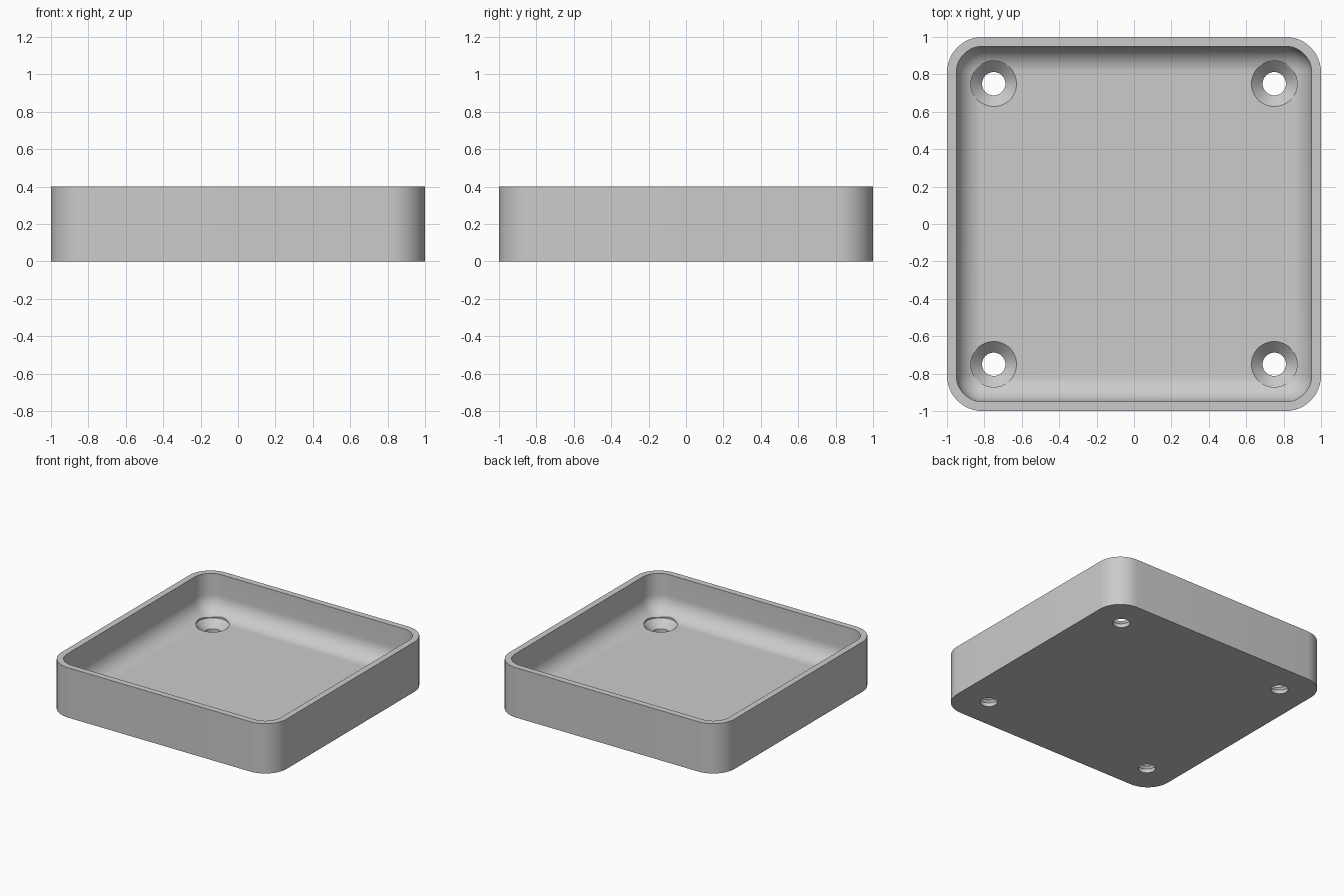
import bpy, bmesh, math

cube = bpy.data.objects.get("Cube")
if cube:
    bpy.data.objects.remove(cube, do_unlink=True)

HEIGHT, FLOOR, WALL = 0.4, 0.09, 0.05
OUTER_R, FILLET = 0.19, 0.14
HOLE, HOLE_R, SINK_R = 0.75, 0.0625, 0.122

grey = bpy.data.materials.new("plain grey")
grey.use_nodes = True
grey.diffuse_color = (0.6, 0.6, 0.6, 1)
grey.node_tree.nodes["Principled BSDF"].inputs["Base Color"].default_value = (0.6, 0.6, 0.6, 1)


def rounded_square(half, radius, z, steps=12):
    """Points round a square with rounded corners."""
    points = []
    for k, (sx, sy) in enumerate([(1, 1), (-1, 1), (-1, -1), (1, -1)]):
        for i in range(steps + 1):
            a = (k + i / steps) * math.pi / 2
            points.append((sx * (half - radius) + radius * math.cos(a),
                           sy * (half - radius) + radius * math.sin(a), z))
    return points


def circle(x, y, radius, z, steps=48):
    turn = 2 * math.pi / steps
    return [(x + radius * math.cos(i * turn), y + radius * math.sin(i * turn), z)
            for i in range(steps)]


def loft(bm, loops):
    """Skin a stack of matching loops and cap both ends."""
    rings = [[bm.verts.new(p) for p in loop] for loop in loops]
    for a, b in zip(rings, rings[1:]):
        for i in range(len(a)):
            j = (i + 1) % len(a)
            bm.faces.new((a[i], a[j], b[j], b[i]))
    bm.faces.new(rings[0][::-1])
    bm.faces.new(rings[-1])


def make_object(name, bm):
    bmesh.ops.recalc_face_normals(bm, faces=bm.faces)
    mesh = bpy.data.meshes.new(name)
    bm.to_mesh(mesh)
    bm.free()
    mesh.materials.append(grey)
    obj = bpy.data.objects.new(name, mesh)
    bpy.context.collection.objects.link(obj)
    return obj


# Tray: outer wall, rim, inner wall, then a rounded cove down to the floor
inner, inner_r = 1 - WALL, OUTER_R - WALL
loops = [rounded_square(1, OUTER_R, 0), rounded_square(1, OUTER_R, HEIGHT),
         rounded_square(inner, inner_r, HEIGHT)]
for i in range(13):
    a = i / 12 * math.pi / 2
    inset = FILLET * (1 - math.cos(a))
    loops.append(rounded_square(inner - inset, max(inner_r - inset, 0.001),
                                FLOOR + FILLET * (1 - math.sin(a))))
bm = bmesh.new()
loft(bm, loops)
tray = make_object("tray", bm)

# Countersunk screw holes in the four corners
bm = bmesh.new()
sink_z = FLOOR - (SINK_R - HOLE_R)
for x in (-HOLE, HOLE):
    for y in (-HOLE, HOLE):
        loft(bm, [circle(x, y, r, z) for r, z in
                  [(HOLE_R, -0.1), (HOLE_R, sink_z), (SINK_R, FLOOR), (SINK_R, HEIGHT)]])
cutter = make_object("screw_hole_cutter", bm)

cut = tray.modifiers.new("screw holes", "BOOLEAN")
cut.operation = "DIFFERENCE"
cut.solver = "EXACT"
cut.object = cutter
bpy.context.view_layer.objects.active = tray
bpy.ops.object.select_all(action="DESELECT")
tray.select_set(True)
bpy.ops.object.modifier_apply(modifier=cut.name)
bpy.data.objects.remove(cutter, do_unlink=True)

bpy.ops.object.shade_smooth_by_angle(angle=math.radians(30))
